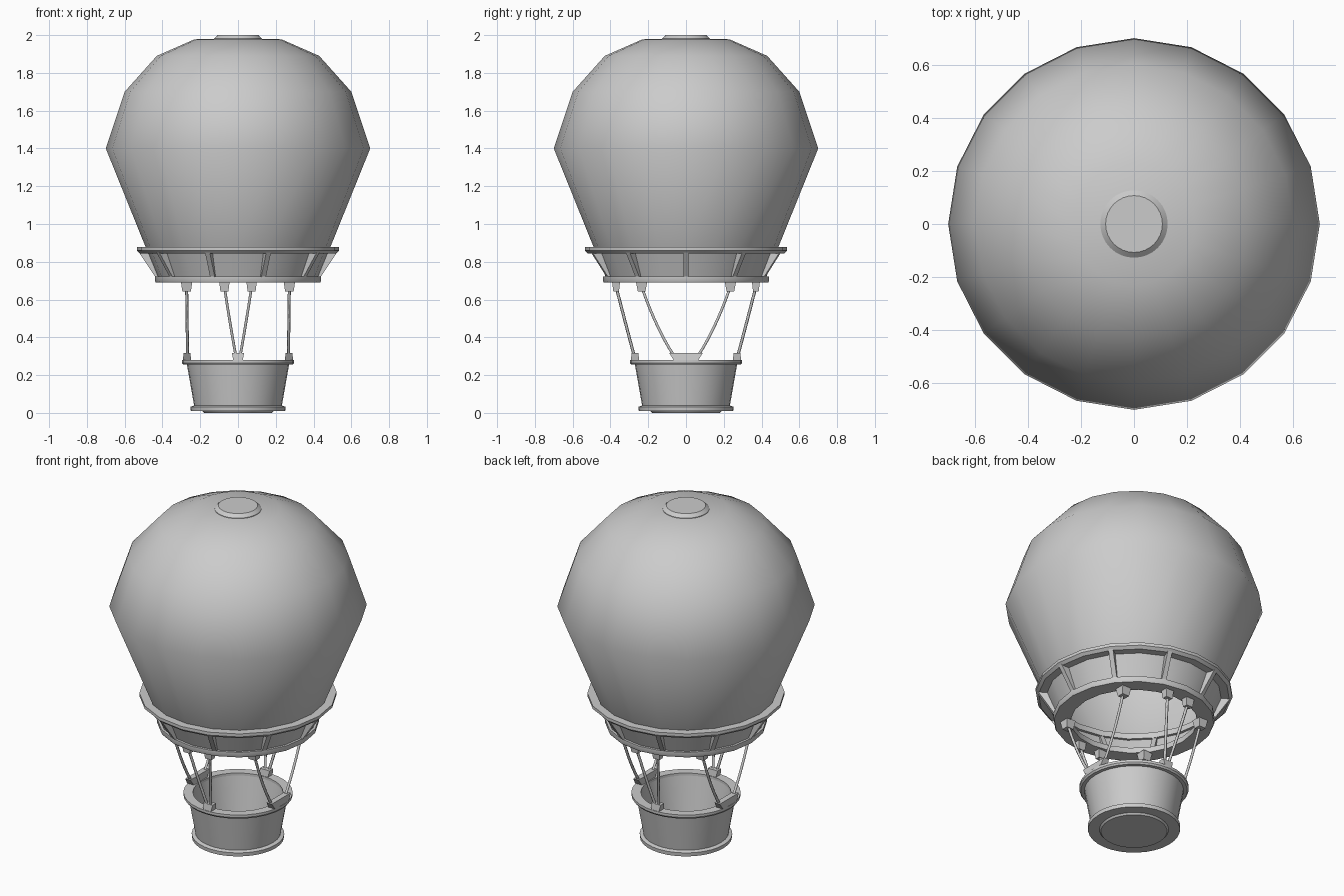
import bpy, bmesh
from math import sin, cos, pi, radians
from mathutils import Vector, Matrix

if "Cube" in bpy.data.objects:
    bpy.data.objects.remove(bpy.data.objects["Cube"])


def finish(name, bm, angle=None):
    bmesh.ops.remove_doubles(bm, verts=bm.verts, dist=1e-5)
    bmesh.ops.recalc_face_normals(bm, faces=bm.faces)
    me = bpy.data.meshes.new(name)
    bm.to_mesh(me)
    bm.free()
    ob = bpy.data.objects.new(name, me)
    bpy.context.collection.objects.link(ob)
    if angle:
        bpy.ops.object.select_all(action='DESELECT')
        ob.select_set(True)
        bpy.context.view_layer.objects.active = ob
        bpy.ops.object.shade_smooth_by_angle(angle=radians(angle))
    return ob


def lathe(name, profile, n=20, closed=False, angle=30):
    """Spin an (r, z) profile around the z axis."""
    bm = bmesh.new()
    vs = [bm.verts.new((r, 0, z)) for r, z in profile]
    pairs = list(zip(vs, vs[1:])) + ([(vs[-1], vs[0])] if closed else [])
    edges = [bm.edges.new(p) for p in pairs]
    bmesh.ops.spin(bm, geom=vs + edges, cent=(0, 0, 0), axis=(0, 0, 1),
                   angle=2 * pi, steps=n, use_merge=True)
    return finish(name, bm, angle)


def taper_block(name, loc, bottom, top, height, turn=0):
    """Box whose top and bottom have different (x, y) sizes."""
    bm = bmesh.new()
    bmesh.ops.create_cube(bm, size=1)
    for v in bm.verts:
        s = top if v.co.z > 0 else bottom
        v.co = Vector((v.co.x * s[0], v.co.y * s[1], v.co.z * height))
    bm.transform(Matrix.Translation(loc) @ Matrix.Rotation(turn, 4, 'Z'))
    return finish(name, bm)


def rope(name, a, b, c):
    """Round rope bending from a to c with b as the pull point."""
    a, b, c = Vector(a), Vector(b), Vector(c)
    cu = bpy.data.curves.new(name, 'CURVE')
    cu.dimensions = '3D'
    cu.bevel_depth = 0.008
    cu.bevel_resolution = 1
    cu.use_fill_caps = True
    sp = cu.splines.new('POLY')
    sp.points.add(7)
    for i, p in enumerate(sp.points):
        t = i / 7
        p.co = (*(a * (1 - t) ** 2 + b * 2 * t * (1 - t) + c * t * t), 1)
    ob = bpy.data.objects.new(name, cu)
    bpy.context.collection.objects.link(ob)


# Balloon envelope, open at the bottom, and its crown cap
lathe("envelope", [(0.417, 0.70), (0.49, 0.88), (0.70, 1.40), (0.60, 1.70),
                   (0.43, 1.89), (0.23, 1.978), (0, 1.98)], angle=50)
lathe("crown_cap", [(0.127, 1.97), (0.127, 1.982), (0.107, 2.0), (0, 2.0)], n=32)

# Two collar rings around the mouth
lathe("upper_ring", [(0.46, 0.845), (0.52, 0.845), (0.536, 0.86),
                     (0.536, 0.878), (0.46, 0.878)], closed=True)
lathe("lower_ring", [(0.345, 0.69), (0.435, 0.69), (0.44, 0.70),
                     (0.44, 0.722), (0.345, 0.722)], closed=True)

# Slanted struts between the rings
for i in range(10):
    bm = bmesh.new()
    rz = [(0.385, 0.715), (0.435, 0.715), (0.525, 0.85), (0.465, 0.85)]
    sides = [[bm.verts.new((r, w, z)) for r, z in rz] for w in (-0.013, 0.013)]
    bm.faces.new(sides[0])
    bm.faces.new(sides[1][::-1])
    for k in range(4):
        j = (k + 1) % 4
        bm.faces.new((sides[0][k], sides[0][j], sides[1][j], sides[1][k]))
    bm.transform(Matrix.Rotation(i * pi / 5, 4, 'Z'))
    finish(f"strut_{i}", bm)

# Basket: tapered wall with floor, rim, foot ring and base
lathe("basket_body", [(0, 0.025), (0.23, 0.025), (0.272, 0.265), (0.245, 0.265),
                      (0.21, 0.05), (0, 0.05)], n=32)
lathe("basket_rim", [(0.245, 0.255), (0.29, 0.255), (0.297, 0.265),
                     (0.297, 0.28), (0.245, 0.28)], n=32, closed=True)
lathe("basket_foot", [(0, 0.01), (0.25, 0.01), (0.252, 0.032), (0.225, 0.042),
                      (0, 0.042)], n=32)
lathe("basket_base", [(0, 0), (0.18, 0), (0.19, 0.012)], n=32)

# Rope blocks on the rim, knots under the ring, and the eight ropes
for s in (-1, 1):
    taper_block(f"side_block_{s}", (s * 0.27, 0, 0.299), (0.045, 0.13), (0.034, 0.18), 0.038)
    taper_block(f"end_block_{s}", (0, s * 0.27, 0.299), (0.05, 0.045), (0.065, 0.034), 0.038)
    for t in (-1, 1):
        top = (s * 0.272, t * 0.235, 0.668)
        taper_block(f"side_knot_{s}_{t}", top, (0.045, 0.04), (0.06, 0.06), 0.05)
        rope(f"side_rope_{s}_{t}", top, (s * 0.268, t * 0.155, 0.44), (s * 0.268, t * 0.065, 0.305))
        top = (t * 0.072, s * 0.37, 0.668)
        taper_block(f"end_knot_{s}_{t}", top, (0.042, 0.03), (0.055, 0.042), 0.05)
        rope(f"end_rope_{s}_{t}", top, (t * 0.044, s * 0.322, 0.48), (t * 0.012, s * 0.275, 0.305))
